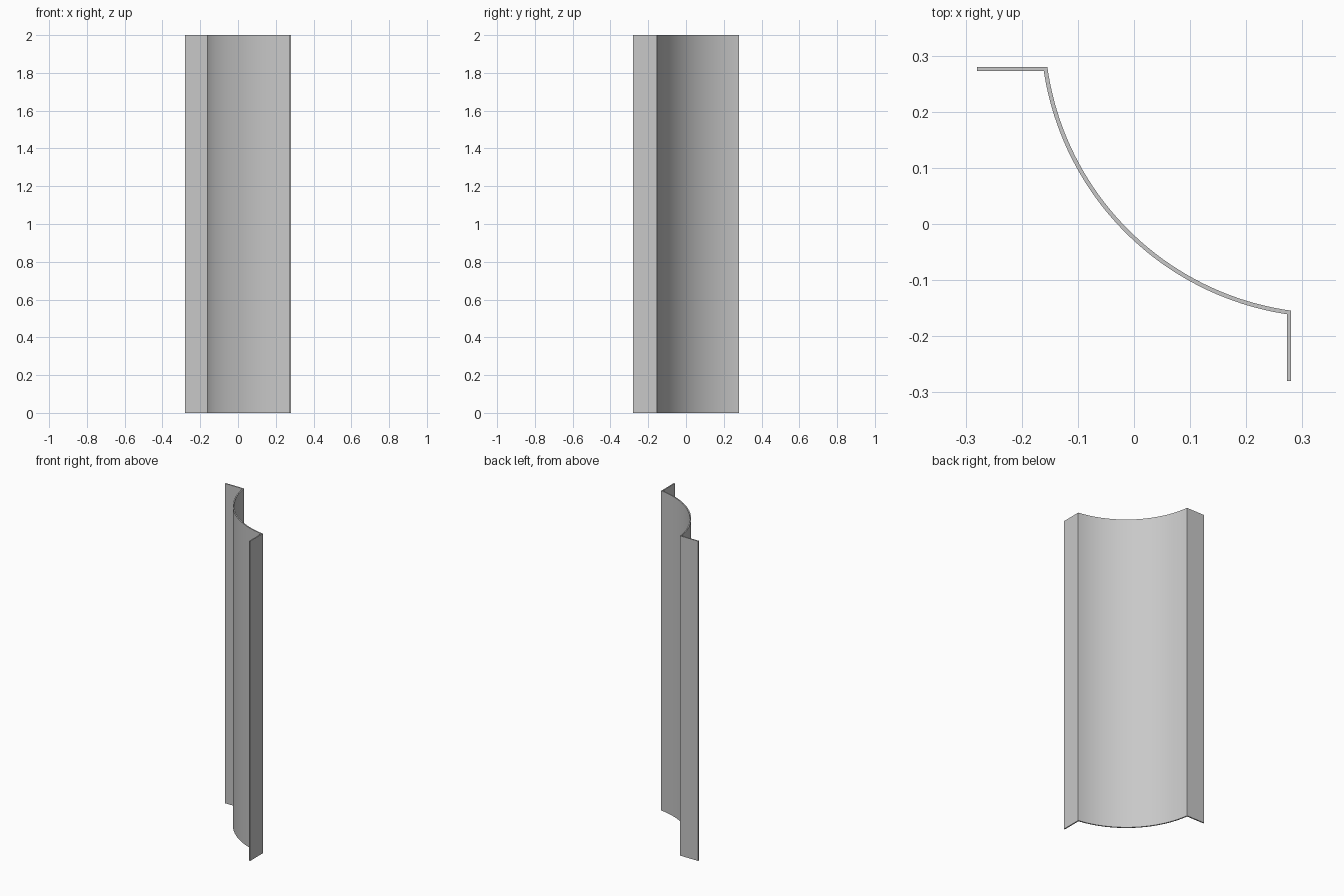
import bpy, bmesh, math
from mathutils import Vector

cube = bpy.data.objects.get("Cube")
if cube:
    bpy.data.objects.remove(cube, do_unlink=True)

HEIGHT = 2.0
HALF = 0.28          # half width of the footprint
SHEET = 0.0073       # sheet thickness
CENTRE = 0.35        # arc centre on the diagonal
OUTER = 0.5166       # radius of the front face of the arc
SEGMENTS = 40

grey = bpy.data.materials.new("light_grey")
grey.use_nodes = True
colour = (0.58, 0.58, 0.58, 1)
grey.diffuse_color = colour
grey.node_tree.nodes["Principled BSDF"].inputs["Base Color"].default_value = colour


def side_profile(radius, level):
    """One side of the sheet: flange end, arc, flange end."""
    start = math.asin((CENTRE - level) / radius)
    sweep = math.pi / 2 - 2 * start
    arc = []
    for i in range(SEGMENTS + 1):
        a = start + sweep * i / SEGMENTS
        arc.append((CENTRE - radius * math.cos(a), CENTRE - radius * math.sin(a)))
    return [(-HALF, level)] + arc + [(level, -HALF)]


# Cross-section as a strip of quads between both sides of the sheet
front = side_profile(OUTER, HALF - SHEET)
back = side_profile(OUTER - SHEET, HALF)
bm = bmesh.new()
pairs = [[bm.verts.new((x, y, 0)) for x, y in pair] for pair in zip(front, back)]
for (a, b), (c, d) in zip(pairs, pairs[1:]):
    bm.faces.new((a, c, d, b))

# Extrude the section to full height
result = bmesh.ops.extrude_face_region(bm, geom=bm.faces[:], use_keep_orig=True)
top = [g for g in result["geom"] if isinstance(g, bmesh.types.BMVert)]
bmesh.ops.translate(bm, verts=top, vec=Vector((0, 0, HEIGHT)))
bmesh.ops.recalc_face_normals(bm, faces=bm.faces[:])

mesh = bpy.data.meshes.new("curved_corner_panel")
bm.to_mesh(mesh)
bm.free()
mesh.materials.append(grey)
panel = bpy.data.objects.new("curved_corner_panel", mesh)
bpy.context.collection.objects.link(panel)

# Smooth the arc, keep the folds and rims sharp
bpy.ops.object.select_all(action="DESELECT")
panel.select_set(True)
bpy.context.view_layer.objects.active = panel
bpy.ops.object.shade_smooth_by_angle(angle=math.radians(30))
